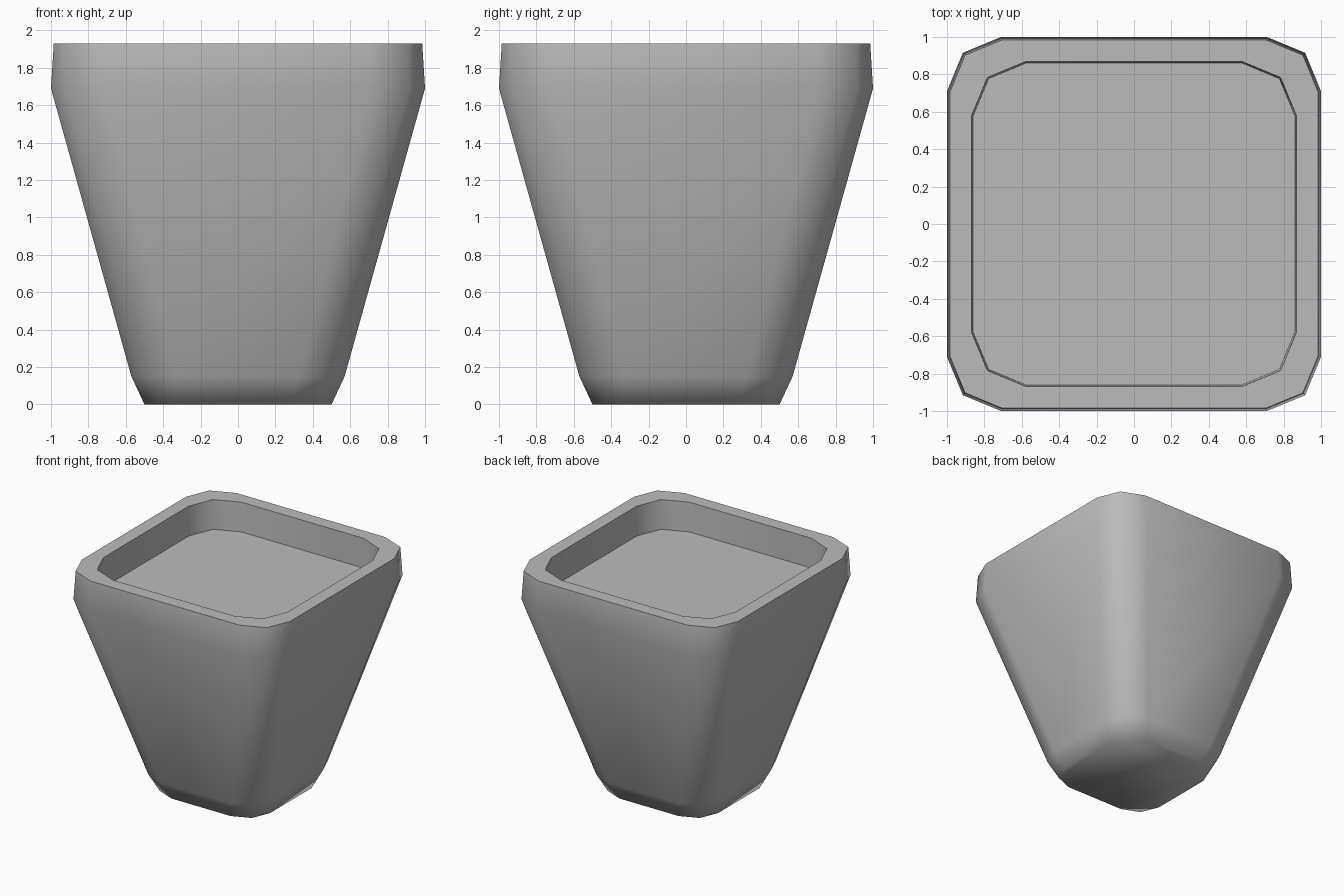
import bpy, bmesh, math

cube = bpy.data.objects.get("Cube")
if cube:
    bpy.data.objects.remove(cube, do_unlink=True)

# Single plain grey material
grey = bpy.data.materials.new("light_grey")
grey.use_nodes = True
colour = (0.5, 0.5, 0.5, 1)
grey.diffuse_color = colour
grey.node_tree.nodes["Principled BSDF"].inputs["Base Color"].default_value = colour


def rounded_square(bm, half, radius, z, segments=2):
    """Ring of vertices: a square whose corners are rounded in a few segments."""
    ring = []
    for corner in range(4):
        start = corner * math.pi / 2
        mid = start + math.pi / 4
        centre = (half - radius) * math.sqrt(2)
        for i in range(segments + 1):
            a = start + i * math.pi / 2 / segments
            ring.append(bm.verts.new((centre * math.cos(mid) + radius * math.cos(a),
                                      centre * math.sin(mid) + radius * math.sin(a), z)))
    return ring


# Tapered pot: half width, corner radius and height, from base over the rim to the inner floor
profile = [(0.50, 0.22, 0.0), (0.57, 0.24, 0.15), (1.0, 0.29, 1.69),
           (0.985, 0.28, 1.93), (0.87, 0.295, 1.93), (0.862, 0.29, 1.68)]
bm = bmesh.new()
rings = [rounded_square(bm, *p) for p in profile]
for low, high in zip(rings, rings[1:]):
    for i in range(len(low)):
        j = (i + 1) % len(low)
        bm.faces.new((low[i], low[j], high[j], high[i]))
bm.faces.new(rings[0][::-1])   # underside
bm.faces.new(rings[-1])        # inner floor

mesh = bpy.data.meshes.new("square_pot")
bm.to_mesh(mesh)
bm.free()
mesh.materials.append(grey)
pot = bpy.data.objects.new("square_pot", mesh)
bpy.context.collection.objects.link(pot)

# Smooth body with a crisp rim and inner floor edge
bpy.ops.object.select_all(action='DESELECT')
pot.select_set(True)
bpy.context.view_layer.objects.active = pot
bpy.ops.object.shade_smooth_by_angle(angle=math.radians(75))
